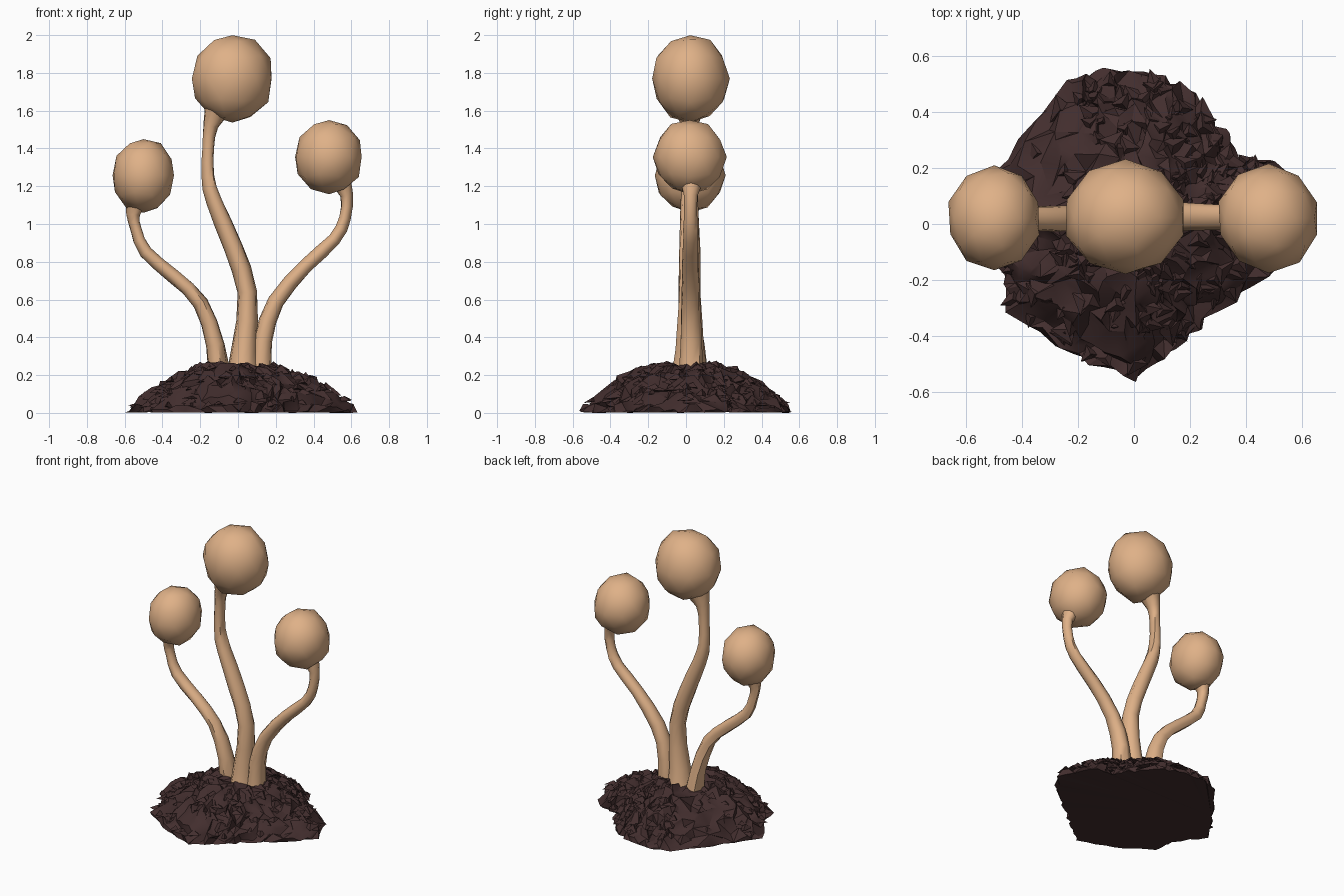
import bpy, bmesh, math, random
from mathutils import Vector

random.seed(11)
if "Cube" in bpy.data.objects:
    bpy.data.objects.remove(bpy.data.objects["Cube"])


def material(name, rgb):
    m = bpy.data.materials.new(name)
    m.use_nodes = True
    col = (*rgb, 1)
    m.diffuse_color = col
    bsdf = m.node_tree.nodes["Principled BSDF"]
    bsdf.inputs["Base Color"].default_value = col
    bsdf.inputs["Roughness"].default_value = 0.9
    return m


tan = material("tan flesh", (0.74, 0.44, 0.245))
soil = material("dark brown soil", (0.055, 0.027, 0.027))


def finish(bm, name, mat, smooth_angle):
    bmesh.ops.recalc_face_normals(bm, faces=bm.faces)
    mesh = bpy.data.meshes.new(name)
    bm.to_mesh(mesh)
    bm.free()
    mesh.materials.append(mat)
    ob = bpy.data.objects.new(name, mesh)
    bpy.context.collection.objects.link(ob)
    bpy.ops.object.select_all(action='DESELECT')
    ob.select_set(True)
    bpy.context.view_layer.objects.active = ob
    bpy.ops.object.shade_smooth_by_angle(angle=math.radians(smooth_angle))


def bulb(name, centre, radii):
    """Slightly lumpy low-poly ball with a flattened crown."""
    bm = bmesh.new()
    bmesh.ops.create_icosphere(bm, subdivisions=2, radius=1)
    for v in bm.verts:
        wobble = random.uniform(0.98, 1.035)
        v.co = Vector(c + r * p * wobble for c, r, p in zip(centre, radii, v.co))
        v.co.z = min(v.co.z, centre[2] + radii[2] * 0.98)
    finish(bm, name, tan, 60)


def rounded(path, steps=2):
    """Catmull-Rom samples through the stations."""
    pts = [Vector(p) for p in path]
    out = []
    for i in range(len(pts) - 1):
        a, b, c, d = (pts[max(i - 1, 0)], pts[i], pts[i + 1], pts[min(i + 2, len(pts) - 1)])
        for s in range(steps):
            t = s / steps
            out.append(b + (c - a) * (t / 2) + (2 * a - 5 * b + 4 * c - d) * (t * t / 2)
                       + (3 * b - a - 3 * c + d) * (t ** 3 / 2))
    return out + [pts[-1]]


def stem(name, path, lean=0, sides=9):
    """Ridged tube through (x, z, radius) stations, its foot leaning in y."""
    bm = bmesh.new()
    stations = rounded(path)
    pts = [Vector((x, 0.022 + lean * max(0, 0.6 - z), z)) for x, z, r in stations]
    ridges = [random.uniform(0.88, 1.12) for k in range(sides)]
    side = Vector((0, 1, 0))
    rings = []
    for i, p in enumerate(pts):
        t = (pts[min(i + 1, len(pts) - 1)] - pts[max(i - 1, 0)]).normalized()
        across = side.cross(t)
        ring = []
        for k in range(sides):
            a = math.tau * k / sides + i * 0.06
            r = stations[i][2] * ridges[k] * random.uniform(0.95, 1.05)
            ring.append(bm.verts.new(p + across * math.cos(a) * r + side * math.sin(a) * r * 1.15))
        rings.append(ring)
    for a, b in zip(rings, rings[1:]):
        for k in range(sides):
            n = (k + 1) % sides
            bm.faces.new((a[k], a[n], b[n], b[k]))
    bm.faces.new(rings[0])
    bm.faces.new(rings[-1])
    finish(bm, name, tan, 55)


# Three bulbs
bulb("right_bulb", (-0.5, 0.02, 1.257), (0.168, 0.187, 0.196))
bulb("middle_bulb", (-0.03, 0.023, 1.77), (0.22, 0.205, 0.234))
bulb("left_bulb", (0.482, 0.02, 1.355), (0.183, 0.19, 0.199))

# Curving stems, flared at the soil and at the bulbs
stem("right_stem", [(-0.1, 0.15, .066), (-0.122, 0.36, .052), (-0.2, 0.58, .042),
                    (-0.34, 0.72, .04), (-0.49, 0.85, .036), (-0.54, 0.97, .03),
                    (-0.555, 1.05, .036), (-0.535, 1.13, .062)], lean=0.08)
stem("middle_stem", [(0.025, 0.13, .098), (0.035, 0.34, .066), (0.05, 0.64, .052),
                     (-0.025, 0.88, .049), (-0.125, 1.12, .042), (-0.158, 1.25, .035),
                     (-0.158, 1.4, .032), (-0.145, 1.52, .04), (-0.1, 1.63, .08)])
stem("left_stem", [(0.12, 0.15, .062), (0.13, 0.38, .053), (0.2, 0.59, .045),
                   (0.36, 0.78, .04), (0.51, 0.92, .036), (0.565, 1.03, .032),
                   (0.575, 1.15, .034), (0.54, 1.23, .058)])

# Soil mound: ragged outline lofted in jagged rings up to a rounded crown
outline = [(.63, 0), (.52, .21), (.38, .24), (.3, .36), (.2, .48), (.08, .54), (-.1, .55),
           (-.23, .52), (-.46, .22), (-.6, .02), (-.47, -.18), (-.44, -.31), (-.22, -.47),
           (0, -.555), (.15, -.44), (.26, -.34), (.48, -.18)]
loop = []
for i, p in enumerate(outline):
    p, q = Vector(p), Vector(outline[(i + 1) % len(outline)])
    loop += [p.lerp(q, s / 4) for s in range(4)]
levels = [(1, 0), (.99, .025), (.93, .052), (.86, .085), (.78, .12), (.7, .15), (.62, .175),
          (.54, .2), (.46, .224), (.37, .243), (.28, .252), (.18, .245), (.09, .235)]
bm = bmesh.new()
rings = []
for j, (scale, z) in enumerate(levels):
    rough = 0.012 if j == 0 else 0.026
    step = 1 if j < 8 else 2 if j < 11 else 4
    ring = []
    for p in loop[::step]:
        jit = [random.uniform(-rough, rough) for c in range(3)]
        height = abs(jit[2]) * 0.5 if j == 0 else max(0.01, z + jit[2])
        ring.append(bm.verts.new((p.x * scale + jit[0], p.y * scale + jit[1], height)))
    rings.append(ring)
for a, b in zip(rings, rings[1:]):
    ratio = len(a) // len(b)
    for k in range(len(b)):
        strip = [a[(k * ratio + s) % len(a)] for s in range(ratio + 1)]
        bm.faces.new(strip + [b[(k + 1) % len(b)], b[k]])
bm.faces.new(rings[-1])
bmesh.ops.triangulate(bm, faces=bm.faces)

# Creased underside fanned from one rim point
base = rings[0]
hub = 32
for k in range(1, len(base) - 1):
    bm.faces.new((base[hub], base[(hub + k + 1) % len(base)], base[(hub + k) % len(base)]))
finish(bm, "soil_mound", soil, 32)

# Small tilted shards break up the slope
bm = bmesh.new()
for i in range(170):
    p = random.choice(loop)
    s = math.sqrt(random.uniform(0.06, 0.95))
    upper = next(k for k in range(1, len(levels)) if levels[k][0] <= s)
    (s0, z0), (s1, z1) = levels[upper - 1], levels[upper]
    z = z0 + (z1 - z0) * (s0 - s) / (s0 - s1)
    turn = random.uniform(0, math.tau)
    size = random.uniform(0.035, 0.06)
    corners = [bm.verts.new((p.x * s + size * math.cos(turn + a), p.y * s + size * math.sin(turn + a),
                             max(0.004, z - 0.01 + random.uniform(-.012, .012))))
               for a in (0, 1.9, 4.1)]
    tip = bm.verts.new((p.x * s, p.y * s, z + random.uniform(0.01, 0.028)))
    bm.faces.new(corners)
    for k in range(3):
        bm.faces.new((corners[k], corners[(k + 1) % 3], tip))
finish(bm, "soil_shards", soil, 20)
